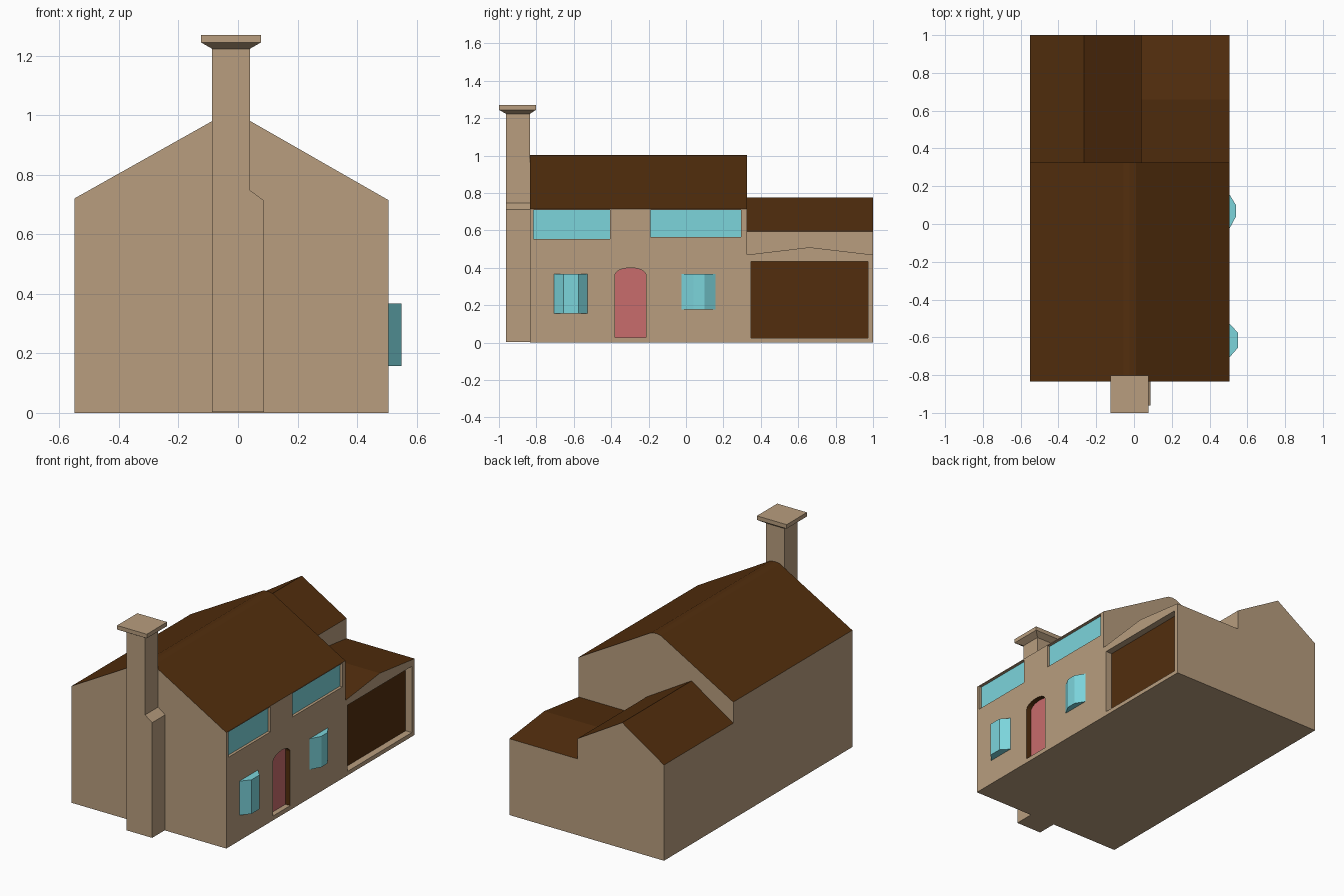
import bpy, bmesh, math

if "Cube" in bpy.data.objects:
    bpy.data.objects.remove(bpy.data.objects["Cube"])


def material(name, rgb):
    m = bpy.data.materials.new(name)
    m.diffuse_color = (*rgb, 1)
    m.use_nodes = True
    m.node_tree.nodes["Principled BSDF"].inputs["Base Color"].default_value = m.diffuse_color
    return m


STONE = material("stone", (0.48, 0.34, 0.21))
ROOF = material("roof_brown", (0.085, 0.027, 0.004))
GLASS = material("glass", (0.2, 0.66, 0.71))
DOOR = material("door_red", (0.58, 0.15, 0.15))


def finish(name, bm, mats, roofed=False):
    bmesh.ops.recalc_face_normals(bm, faces=bm.faces)
    bm.normal_update()
    if roofed:
        for f in bm.faces:
            if f.normal.z > 0.3:
                f.material_index = 1
    me = bpy.data.meshes.new(name)
    bm.to_mesh(me)
    bm.free()
    for m in mats:
        me.materials.append(m)
    ob = bpy.data.objects.new(name, me)
    bpy.context.collection.objects.link(ob)
    return ob


def prism(name, pts, axis, a, b, *mats, roofed=False):
    """Extrude a 2D profile along x, y or z from a to b."""
    place = {"x": lambda p, t: (t, p[0], p[1]),
             "y": lambda p, t: (p[0], t, p[1]),
             "z": lambda p, t: (p[0], p[1], t)}[axis]
    bm = bmesh.new()
    lo = [bm.verts.new(place(p, a)) for p in pts]
    hi = [bm.verts.new(place(p, b)) for p in pts]
    bm.faces.new(lo)
    bm.faces.new(hi)
    for i in range(len(pts)):
        j = (i + 1) % len(pts)
        bm.faces.new((lo[i], lo[j], hi[j], hi[i]))
    return finish(name, bm, mats, roofed)


def rect(u0, u1, v0, v1):
    return [(u0, v0), (u1, v0), (u1, v1), (u0, v1)]


X0, X1, XM = -0.55, 0.505, 0.04      # left wall, right wall, wing split
Y0, YS, Y1 = -0.835, 0.325, 1.0      # front, house/garage split, back

# Main house with gabled roof
house = prism("house", [(X0, 0), (X1, 0), (X1, 0.715), (0.01, 0.998),
                        (-0.024, 1.003), (-0.055, 0.998), (X0, 0.72)],
              "y", Y0, YS, STONE, ROOF, roofed=True)

# Rear wing and garage with a low cross gable
prism("rear_wing", [(X0, 0), (XM, 0), (XM, 0.595), (-0.265, 0.775), (X0, 0.59)],
      "y", YS, Y1, STONE, ROOF, roofed=True)
garage = prism("garage", [(YS, 0), (Y1, 0), (Y1, 0.47), (0.66, 0.51), (YS, 0.47)],
               "x", XM, X1, STONE, ROOF, roofed=True)


# Recessed openings in the right wall, each with its panel
def opening(name, wall, pts, depth, panel, reveal=STONE):
    cutter = prism(name + "_cutter", pts, "x", X1 - depth, X1 + 0.1, reveal)
    bpy.context.view_layer.objects.active = wall
    mod = wall.modifiers.new(name, "BOOLEAN")
    mod.operation, mod.object, mod.solver = "DIFFERENCE", cutter, "EXACT"
    mod.material_mode = "TRANSFER"
    bpy.ops.object.modifier_apply(modifier=name)
    bpy.data.objects.remove(cutter)
    prism(name, pts, "x", X1 - depth - 0.01, X1 - depth + 0.003, panel)


opening("upper_window_front", house, rect(-0.815, -0.405, 0.555, 0.71), 0.02, GLASS)
opening("upper_window_rear", house, rect(-0.19, 0.295, 0.565, 0.71), 0.02, GLASS)
arch = [(-0.38, 0.025), (-0.213, 0.025)]
arch += [(-0.2965 + 0.0835 * math.cos(t), 0.36 + 0.04 * math.sin(t))
         for t in [math.pi * i / 12 for i in range(13)]]
opening("front_door", house, arch, 0.035, DOOR, ROOF)
prism("door_step", rect(-0.38, -0.213, 0.015, 0.027), "x", X1 - 0.035, X1, STONE)
opening("garage_door", garage, rect(0.347, 0.972, 0.025, 0.433), 0.045, ROOF)


# Bay windows
def bay(name, y0, y1, in0, in1, out, z0, z1):
    prism(name, [(X1 - 0.01, y0), (X1, y0), (out, in0), (out, in1),
                 (X1, y1), (X1 - 0.01, y1)], "z", z0, z1, GLASS)


bay("bay_window_front", -0.707, -0.527, -0.655, -0.575, 0.55, 0.157, 0.367)
bay("bay_window_rear", -0.025, 0.157, 0.04, 0.10, 0.54, 0.177, 0.367)

# Chimney shaft with a shouldered base
prism("chimney", [(-0.087, 0.003), (0.088, 0.003), (0.088, 0.713), (0.04, 0.748),
                  (0.04, 1.225), (-0.087, 1.225)], "y", -0.962, Y0, STONE)

# Chimney cap: flared underside and slab
bm = bmesh.new()
outer = rect(-0.125, 0.078, -1.0, -0.802)
rings = [[bm.verts.new((x, y, z)) for x, y in r] for r, z in
         ((rect(-0.087, 0.04, -0.962, Y0), 1.223), (outer, 1.245), (outer, 1.27))]
bm.faces.new(rings[0])
bm.faces.new(rings[-1])
for lo, hi in zip(rings, rings[1:]):
    for i in range(4):
        j = (i + 1) % 4
        bm.faces.new((lo[i], lo[j], hi[j], hi[i]))
finish("chimney_cap", bm, [STONE])
